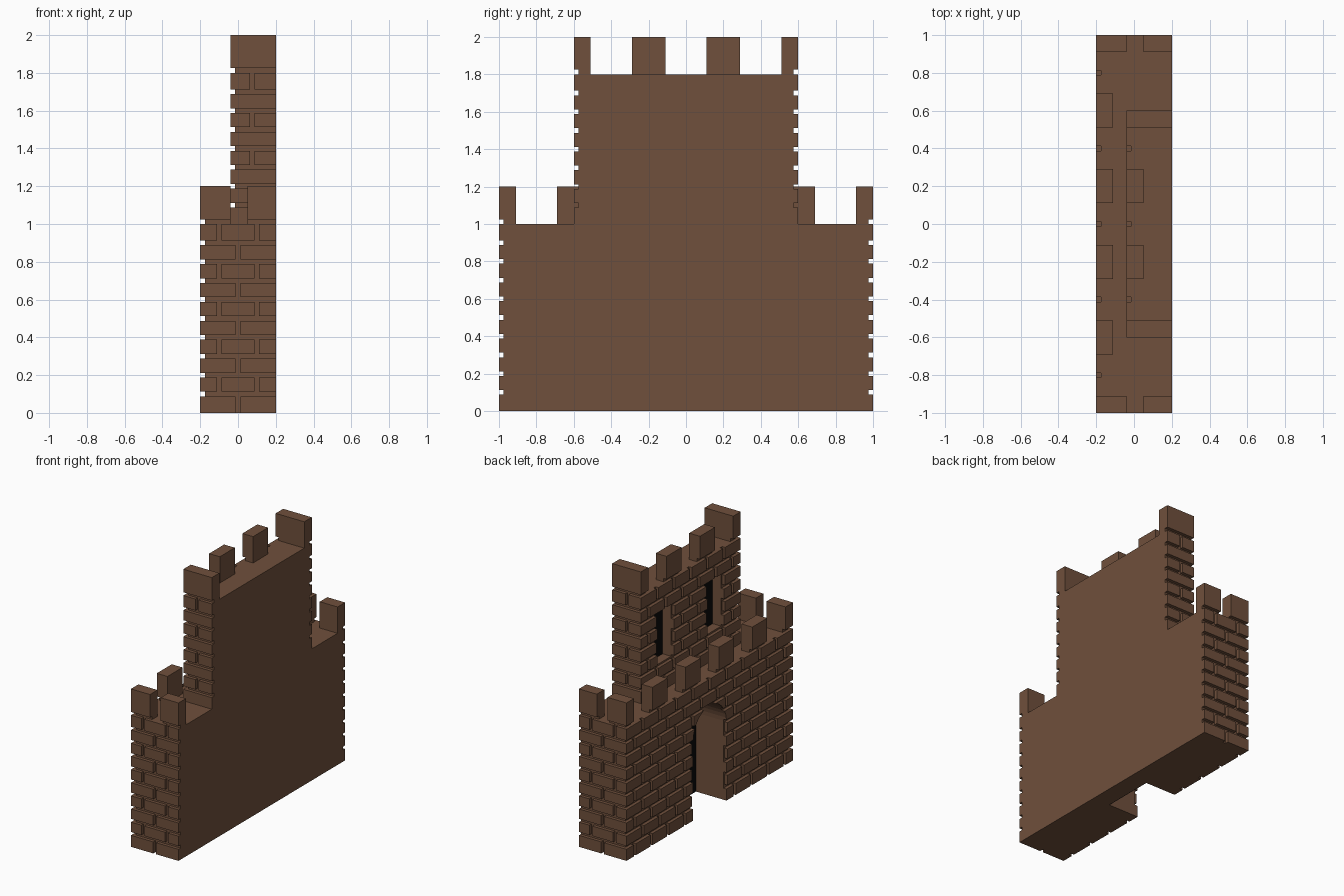
import bpy
import bmesh
from math import pi, cos, sin

cube = bpy.data.objects.get("Cube")
if cube:
    bpy.data.objects.remove(cube, do_unlink=True)

BACK = 0.2       # flat rear plane of the whole wall
DEPTH = 0.025    # mortar groove depth
PAD = 0.0125     # half the mortar width
ROW = 0.1        # brick course height
RECESS = 0.06    # plane at the bottom of the door and windows


def material(name, color):
    mat = bpy.data.materials.new(name)
    mat.use_nodes = True
    mat.diffuse_color = color
    bsdf = mat.node_tree.nodes["Principled BSDF"]
    bsdf.inputs["Base Color"].default_value = color
    bsdf.inputs["Roughness"].default_value = 0.9
    return mat


stone = material("brown stone", (0.16, 0.08, 0.045, 1))
shadow = material("black opening", (0.003, 0.003, 0.003, 1))


def add_box(bm, x0, x1, y0, y1, z0, z1):
    verts = bmesh.ops.create_cube(bm, size=1)["verts"]
    for v in verts:
        v.co.x = x1 if v.co.x > 0 else x0
        v.co.y = y1 if v.co.y > 0 else y0
        v.co.z = z1 if v.co.z > 0 else z0


def finish(name, bm, mat=stone):
    bmesh.ops.recalc_face_normals(bm, faces=bm.faces)
    mesh = bpy.data.meshes.new(name)
    bm.to_mesh(mesh)
    bm.free()
    mesh.materials.append(mat)
    obj = bpy.data.objects.new(name, mesh)
    bpy.context.collection.objects.link(obj)
    return obj


def prism(name, outline, x0, x1, mat=stone):
    """Extrude a (y, z) outline along x."""
    bm = bmesh.new()
    face = bm.faces.new([bm.verts.new((x0, y, z)) for y, z in outline])
    new = bmesh.ops.extrude_face_region(bm, geom=[face])["geom"]
    for v in new:
        if isinstance(v, bmesh.types.BMVert):
            v.co.x = x1
    return finish(name, bm, mat)


def spans(lo, hi, joints):
    """Brick intervals between joints, with mortar left open."""
    cuts = [j for j in joints if lo + PAD < j < hi - PAD]
    starts = [lo] + [j + PAD for j in cuts]
    ends = [j - PAD for j in cuts] + [hi]
    return list(zip(starts, ends))


def masonry(name, front, half, first, last, end_joints):
    """Core block with raised brick courses on the face and both ends."""
    bottom, top = first * ROW, last * ROW
    core = bmesh.new()
    add_box(core, front + DEPTH, BACK, -half + DEPTH, half - DEPTH, bottom, top)
    face, ends = bmesh.new(), bmesh.new()
    for row in range(first, last):
        z0 = row * ROW + (PAD if row > first else 0)
        z1 = (row + 1) * ROW - (PAD if row < last - 1 else 0)
        shift = 0 if row % 2 else 0.1
        joints = [i * 0.2 + shift for i in range(-6, 6)]
        for y0, y1 in spans(-half, half, joints):
            add_box(face, front, front + DEPTH, y0, y1, z0, z1)
        for x0, x1 in spans(front + DEPTH, BACK, end_joints[row % 2]):
            add_box(ends, x0, x1, half - DEPTH, half, z0, z1)
            add_box(ends, x0, x1, -half, -half + DEPTH, z0, z1)
    finish(name + "_end_bricks", ends)
    return [finish(name + "_core", core), finish(name + "_face_bricks", face)]


def cut(objects, cutter):
    for obj in objects:
        mod = obj.modifiers.new("opening", 'BOOLEAN')
        mod.operation = 'DIFFERENCE'
        mod.solver = 'EXACT'
        mod.object = cutter
        bpy.context.view_layer.objects.active = obj
        bpy.ops.object.modifier_apply(modifier=mod.name)
    bpy.data.objects.remove(cutter, do_unlink=True)


def merlons(name, front, half, top, blocks):
    """Battlement blocks, each on a neck set back along the outer edges."""
    bm = bmesh.new()
    for x0, x1, y0, y1 in blocks:
        nx = x0 + DEPTH if abs(x0 - front) < 0.001 else x0
        ny0 = y0 + DEPTH if abs(y0 + half) < 0.001 else y0
        ny1 = y1 - DEPTH if abs(y1 - half) < 0.001 else y1
        add_box(bm, nx, x1, ny0, ny1, top, top + DEPTH)
        add_box(bm, x0, x1, y0, y1, top + DEPTH, top + 0.2)
    finish(name, bm)


# Lower wall and upper tower
wall = masonry("lower_wall", -0.2, 1.0, 0, 10, ([0], [-0.1, 0.1]))
tower = masonry("upper_tower", -0.04, 0.6, 10, 18, ([], [0.075]))


# Arched doorway with a dark panel at its back
def arch(bottom):
    steps = 20
    curve = [(0.2 * cos(pi * i / steps), 0.6 + 0.2 * sin(pi * i / steps))
             for i in range(steps + 1)]
    return [(-0.2, bottom), (0.2, bottom)] + curve


cut(wall, prism("door_cutter", arch(-0.1), -0.3, RECESS))
prism("door_panel", arch(0), RECESS - 0.004, RECESS, shadow)

# Two tall windows
for side, y in (("left", 0.3), ("right", -0.3)):
    outline = [(y - 0.1, 1.2), (y + 0.1, 1.2), (y + 0.1, 1.6), (y - 0.1, 1.6)]
    cut(tower, prism("window_cutter", outline, -0.3, RECESS))
    prism(side + "_window_panel", outline, RECESS - 0.004, RECESS, shadow)

# Battlements on the lower wall
blocks = [(-0.2, -0.11, y - 0.09, y + 0.09) for y in (-0.6, -0.2, 0.2, 0.6)]
for y0, y1 in ((-1, -0.91), (0.91, 1)):
    blocks += [(-0.2, -0.04, y0, y1), (0.05, BACK, y0, y1)]
merlons("lower_battlements", -0.2, 1.0, 1.0, blocks)

# Battlements on the tower
blocks = [(-0.04, 0.05, y - 0.09, y + 0.09) for y in (-0.2, 0.2)]
blocks += [(-0.04, BACK, y0, y1) for y0, y1 in ((-0.6, -0.51), (0.51, 0.6))]
merlons("tower_battlements", -0.04, 0.6, 1.8, blocks)
